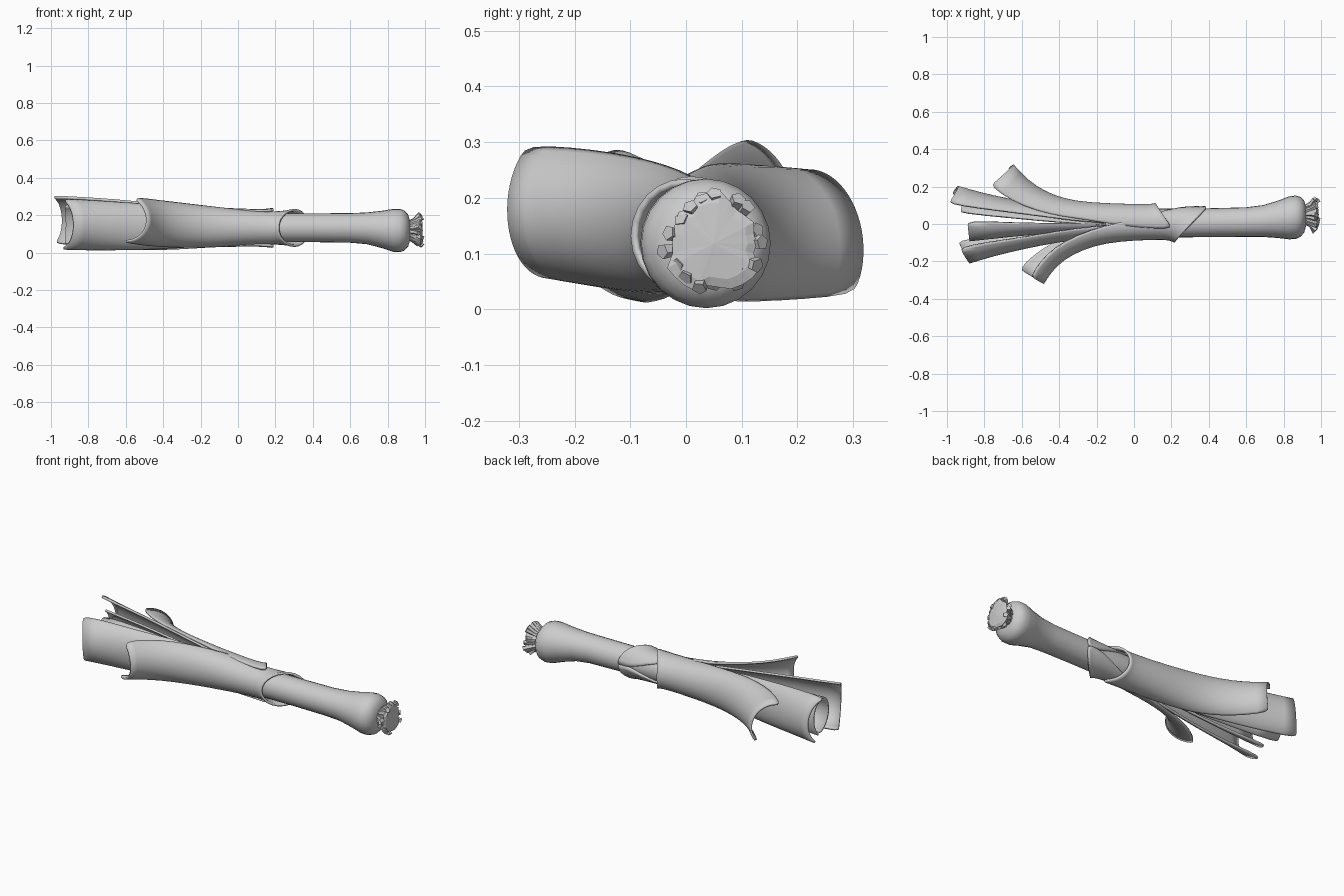
import bpy, bmesh, math, random
from mathutils import Vector

random.seed(4)
cube = bpy.data.objects.get("Cube")
if cube:
    bpy.data.objects.remove(cube, do_unlink=True)

grey = bpy.data.materials.new("plain_grey")
grey.use_nodes = True
colour = (0.6, 0.6, 0.6, 1)
grey.diffuse_color = colour
grey.node_tree.nodes["Principled BSDF"].inputs["Base Color"].default_value = colour
UP = Vector((0, 0, 1))


def finish(name, bm, angle=None, subdivide=0, thick=0):
    """Turn a bmesh into an object with its modifiers and shading."""
    bmesh.ops.recalc_face_normals(bm, faces=bm.faces)
    mesh = bpy.data.meshes.new(name)
    bm.to_mesh(mesh)
    bm.free()
    mesh.materials.append(grey)
    ob = bpy.data.objects.new(name, mesh)
    bpy.context.collection.objects.link(ob)
    if subdivide:
        smooth = ob.modifiers.new("Smooth", "SUBSURF")
        smooth.levels = smooth.render_levels = subdivide
    if thick:
        solid = ob.modifiers.new("Thickness", "SOLIDIFY")
        solid.thickness = thick
        solid.offset = 0
    if angle:
        bpy.ops.object.select_all(action="DESELECT")
        ob.select_set(True)
        bpy.context.view_layer.objects.active = ob
        bpy.ops.object.shade_smooth_by_angle(angle=math.radians(angle))


def bridge(bm, rows, closed):
    n = len(rows[0])
    for a, b in zip(rows, rows[1:]):
        for i in range(n if closed else n - 1):
            j = (i + 1) % n
            bm.faces.new((a[i], a[j], b[j], b[i]))


def tube(name, stations, sides, angle):
    """Closed round body along x; each station is x, y, z, radius."""
    bm = bmesh.new()
    rows = []
    for x, y, z, r in stations:
        turns = [math.tau * i / sides for i in range(sides)]
        rows.append([bm.verts.new((x, y + r * math.cos(t), z + r * math.sin(t))) for t in turns])
    bridge(bm, rows, True)
    bm.faces.new(rows[0])
    bm.faces.new(rows[-1])
    finish(name, bm, angle)


def leaf(name, side, stations, skew=(), sweep=0, steps=12):
    """Curved channel; each station is spine x, y, z, half height, depth, wrap, roll.
    side is -1 for leaves bulging to the front and 1 for the back.
    skew slants the first stations forward, sweep draws the tip corners back."""
    bm = bmesh.new()
    rows = []
    spine = [Vector(s[:3]) for s in stations]
    shifts = list(skew) + [0] * (len(stations) - len(skew))
    shifts[-1] = -sweep
    for k, (x, y, z, h, d, wrap, roll) in enumerate(stations):
        along = spine[min(k + 1, len(spine) - 1)] - spine[max(k - 1, 0)]
        along.z = 0
        out = Vector((-along.y, along.x, 0)).normalized()
        if out.y * side < 0:
            out = -out
        lean = out * math.cos(roll) + UP * math.sin(roll)
        rise = UP * math.cos(roll) - out * math.sin(roll)
        row = []
        for i in range(steps + 1):
            t = wrap * (2 * i / steps - 1)
            p = spine[k] + lean * d * (math.cos(t) - 1) + rise * h * math.sin(t)
            p.x += shifts[k] * (1 - math.cos(t)) / 2
            row.append(bm.verts.new(p))
        rows.append(row)
    bridge(bm, rows, False)
    finish(name, bm, 40, 1, 0.012)


# Stalk with the swollen bulb at its end
tube("stalk_and_bulb", [
    (0.92, 0.04, 0.118, 0.05), (0.91, 0.04, 0.118, 0.085), (0.89, 0.038, 0.118, 0.107),
    (0.865, 0.036, 0.118, 0.116), (0.83, 0.033, 0.119, 0.115), (0.77, 0.025, 0.124, 0.1),
    (0.69, 0.016, 0.13, 0.085), (0.6, 0.01, 0.132, 0.079), (0.4, 0.007, 0.133, 0.077),
    (0.2, 0.005, 0.133, 0.077), (0, 0.005, 0.134, 0.078), (-0.12, 0.0, 0.135, 0.06),
    (-0.3, -0.01, 0.135, 0.02)], 24, 40)

# Outer leaves: the front one starts as a slanted collar round the stalk
leaf("outer_front_leaf", -1, [
    (0.215, -0.098, 0.132, 0.101, 0.102, 3.14, 0), (0.2, -0.092, 0.132, 0.095, 0.096, 3.14, 0),
    (0.175, -0.083, 0.132, 0.088, 0.088, 3.14, 0), (0.12, -0.081, 0.132, 0.087, 0.086, 2.6, 0),
    (0, -0.083, 0.134, 0.096, 0.085, 1.8, 0), (-0.15, -0.096, 0.138, 0.106, 0.085, 1.6, 0),
    (-0.27, -0.13, 0.142, 0.115, 0.09, 1.5, -0.05), (-0.38, -0.185, 0.145, 0.122, 0.11, 1.4, -0.12),
    (-0.45, -0.255, 0.145, 0.125, 0.13, 1.35, -0.22), (-0.49, -0.315, 0.143, 0.125, 0.14, 1.3, -0.32)],
    skew=(0.1, 0.1, 0.1, 0.08), sweep=0.03)
leaf("outer_back_leaf", 1, [
    (0.115, 0.108, 0.132, 0.102, 0.102, 1.9, 0), (0.09, 0.1, 0.132, 0.094, 0.092, 1.95, 0),
    (-0.08, 0.104, 0.135, 0.1, 0.088, 1.85, 0), (-0.24, 0.11, 0.137, 0.11, 0.085, 1.6, 0),
    (-0.37, 0.128, 0.145, 0.118, 0.085, 1.5, 0.1), (-0.48, 0.165, 0.156, 0.125, 0.09, 1.4, 0.25),
    (-0.58, 0.22, 0.17, 0.13, 0.1, 1.35, 0.42), (-0.66, 0.3, 0.18, 0.13, 0.115, 1.3, 0.55)],
    skew=(0.07, 0.07), sweep=0.03)

# Middle leaves, longer and straighter
leaf("middle_front_leaf", -1, [
    (0.0, -0.06, 0.135, 0.07, 0.06, 1.6, 0), (-0.2, -0.067, 0.136, 0.1, 0.06, 1.5, 0),
    (-0.4, -0.09, 0.137, 0.115, 0.06, 1.45, 0), (-0.6, -0.13, 0.138, 0.125, 0.075, 1.4, -0.05),
    (-0.76, -0.168, 0.138, 0.132, 0.105, 1.4, -0.1), (-0.88, -0.205, 0.137, 0.135, 0.125, 1.4, -0.15)],
    sweep=0.07)
leaf("middle_back_leaf", 1, [
    (-0.05, 0.06, 0.135, 0.07, 0.055, 1.6, 0), (-0.25, 0.06, 0.14, 0.1, 0.055, 1.5, 0),
    (-0.45, 0.088, 0.15, 0.115, 0.055, 1.4, 0.05), (-0.65, 0.125, 0.164, 0.126, 0.065, 1.35, 0.1),
    (-0.82, 0.16, 0.176, 0.131, 0.08, 1.3, 0.15), (-0.94, 0.195, 0.188, 0.133, 0.09, 1.3, 0.2)],
    sweep=0.07)

# Inner leaves at the heart
leaf("inner_front_leaf", -1, [
    (-0.15, -0.03, 0.135, 0.06, 0.04, 1.5, 0), (-0.4, -0.04, 0.135, 0.085, 0.045, 1.5, 0),
    (-0.65, -0.062, 0.135, 0.1, 0.075, 1.5, 0), (-0.88, -0.088, 0.135, 0.105, 0.115, 1.5, 0)])
leaf("inner_back_leaf", 1, [
    (-0.15, 0.03, 0.135, 0.06, 0.04, 1.5, 0), (-0.4, 0.045, 0.14, 0.085, 0.04, 1.5, 0),
    (-0.65, 0.075, 0.145, 0.1, 0.05, 1.4, 0), (-0.92, 0.112, 0.15, 0.105, 0.065, 1.4, 0)])

# Root plate: a jagged flaring cup with a slightly domed face
bm = bmesh.new()
SIDES = 26
hub = Vector((0, 0.05, 0.118))
jag = [random.uniform(0.85, 1.15) for i in range(SIDES)]
rows = []
for x, r, rough in ((0.9, 0.05, 0), (0.925, 0.05, 0.3), (0.955, 0.07, 0.8), (0.975, 0.084, 1), (0.982, 0.066, 1)):
    row = []
    for i in range(SIDES):
        t = math.tau * i / SIDES
        k = r * (1 + (jag[i] - 1) * rough)
        row.append(bm.verts.new(hub + Vector((x, k * math.cos(t), k * math.sin(t)))))
    rows.append(row)
bridge(bm, rows, True)
tip = bm.verts.new(hub + Vector((0.988, 0, 0)))
for i in range(SIDES):
    bm.faces.new((rows[-1][i], rows[-1][(i + 1) % SIDES], tip))
finish("root_plate", bm)

# Stubby rootlets fanned around the plate
bm = bmesh.new()
COUNT = 17
for i in range(COUNT):
    t = math.tau * (i + random.uniform(-0.3, 0.3)) / COUNT
    spoke = Vector((0, math.cos(t), math.sin(t)))
    across = Vector((0, -math.sin(t), math.cos(t)))
    rows = []
    reach = random.uniform(0.074, 0.094)
    end = random.uniform(0.96, 0.99)
    for x, r, w in ((0.91, 0.042, 0.009), (0.945, 0.06, 0.011), (end, reach, 0.014)):
        c = hub + spoke * r + Vector((x, 0, 0))
        ring = [across * math.cos(a) * w + (spoke - Vector((1, 0, 0))) * math.sin(a) * w * 0.7
                for a in (math.tau * s / 5 for s in range(5))]
        rows.append([bm.verts.new(c + v) for v in ring])
    bridge(bm, rows, True)
    bm.faces.new(rows[0])
    bm.faces.new(rows[-1])
finish("rootlets", bm)
